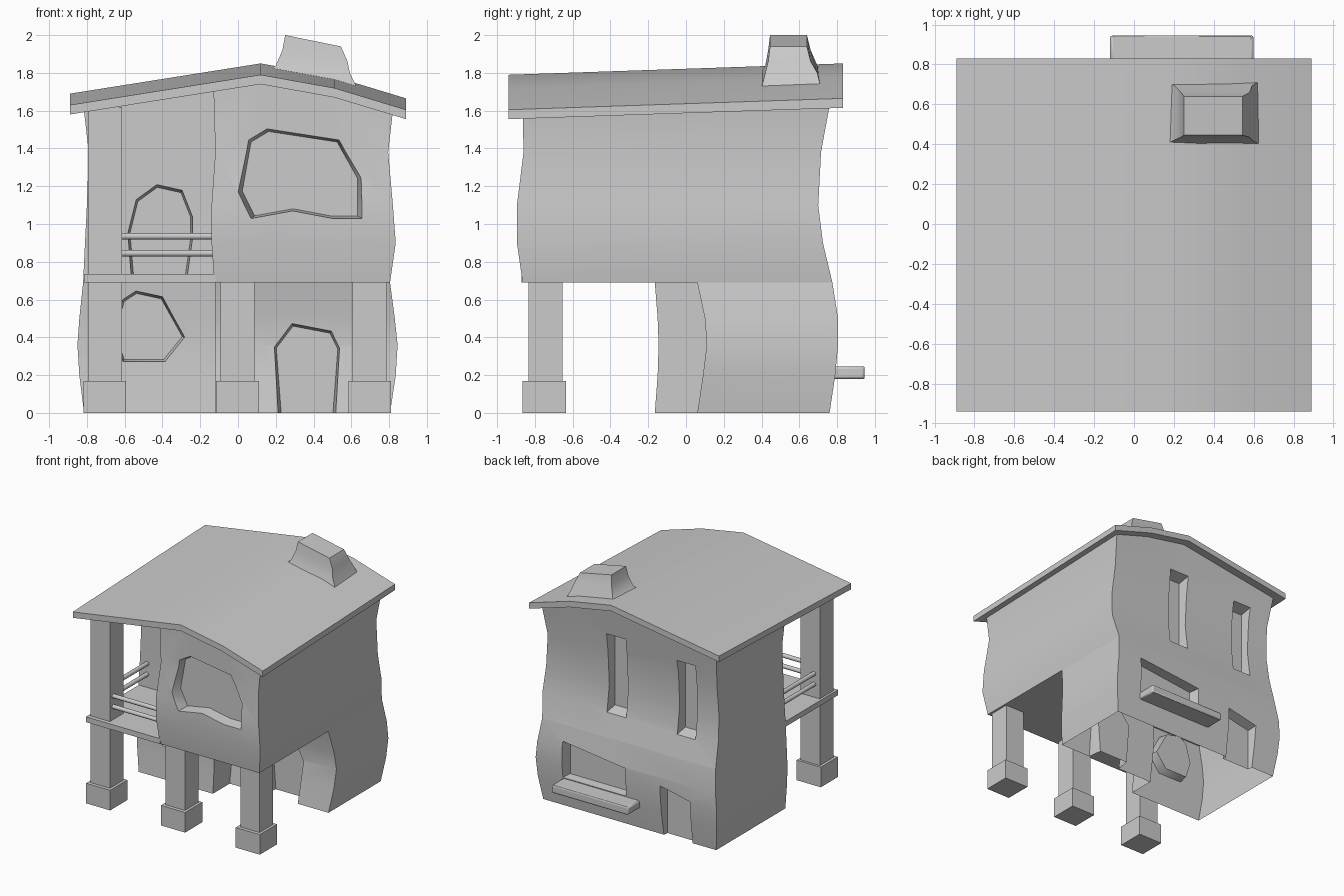
import bpy, bmesh

if "Cube" in bpy.data.objects:
    bpy.data.objects.remove(bpy.data.objects["Cube"])

def finish(bm, name, angle=0.9, recalc=True):
    if recalc:
        bmesh.ops.recalc_face_normals(bm, faces=bm.faces[:])
    me = bpy.data.meshes.new(name)
    bm.to_mesh(me)
    bm.free()
    ob = bpy.data.objects.new(name, me)
    bpy.context.collection.objects.link(ob)
    bpy.ops.object.select_all(action='DESELECT')
    ob.select_set(True)
    bpy.context.view_layer.objects.active = ob
    bpy.ops.object.shade_smooth_by_angle(angle=angle)
    return ob

def loft(bm, rings, caps=True):
    vs = [[bm.verts.new(p) for p in r] for r in rings]
    n = len(vs[0])
    for a, b in zip(vs, vs[1:]):
        for i in range(n):
            j = (i + 1) % n
            bm.faces.new((a[i], a[j], b[j], b[i]))
    if caps:
        ends = [bm.faces.new(vs[0][::-1]), bm.faces.new(vs[-1])]
        bmesh.ops.triangulate(bm, faces=ends)

def box(name, x0, x1, y0, y1, z0, z1, open_ends=False, bevel=0):
    bm = bmesh.new()
    ring = [(x0, y0), (x1, y0), (x1, y1), (x0, y1)]
    loft(bm, [[(x, y, z) for x, y in ring] for z in (z0, z1)], not open_ends)
    ob = finish(bm, name)
    if bevel:
        m = ob.modifiers.new("Bevel", 'BEVEL')
        m.width, m.segments = bevel, 2
    return ob

# Roof height: crooked gable that rises toward the back
GABLE = [(-0.89, 1.63), (0.12, 1.79), (0.51, 1.72), (0.89, 1.605)]
def roof_z(x, y):
    for (xa, za), (xb, zb) in zip(GABLE, GABLE[1:]):
        if x <= xb:
            break
    return za + (zb - za) * (x - xa) / (xb - xa) + 0.06 * (y + 0.94) / 1.77

# Wobbly L-shaped storeys: (z, left, right, back, front_left, front_right, step_x)
LOWER = [(0, -.815, .805, .76, -.165, .06, -.12), (.2, -.84, .835, .79, -.15, .09, -.12),
         (.36, -.85, .845, .805, -.145, .11, -.12), (.5, -.84, .83, .805, -.15, .10, -.12),
         (.69, -.82, .805, .775, -.165, .06, -.12)]
UPPER = [(.69, -.82, .805, .775, -.165, -.865, -.125), (.9, -.81, .835, .725, -.16, -.895, -.14),
         (1.1, -.80, .82, .70, -.16, -.895, -.14), (1.38, -.79, .795, .715, -.16, -.86, -.12),
         (None, -.82, .82, .765, -.16, -.865, -.13)]

def storey_ring(z, xl, xr, yb, yl, yr, xs):
    pts = [(xl, yl), (xs, yl), (xs, yr), (.12, yr), (.51, yr), (xr, yr),
           (xr, yb), (.51, yb), (.12, yb), (xl, yb)]
    return [(x, y, roof_z(x, y) - 0.03 if z is None else z) for x, y in pts]

def rect(x0, x1, z0, z1, skew=0):
    return [(x0, z0), (x1, z0), (x1, z1 + skew), (x0, z1)]

# Openings: (outline in x/z, wall y, inward direction)
LOW_CUTS = [
    ([(.22, -.05), (.19, .35), (.285, .475), (.495, .435), (.54, .345), (.51, -.05)], .10, 1),
    ([(-.61, .27), (-.66, .42), (-.61, .6), (-.54, .645), (-.4, .615), (-.28, .4), (-.385, .27)], -.15, 1),
    (rect(0, .6, .25, .49, .07), .80, -1),
    (rect(-.6, -.32, -.05, .37, .06), .80, -1)]
UP_CUTS = [
    ([(0, 1.17), (.05, 1.45), (.15, 1.51), (.54, 1.45), (.655, 1.245), (.655, 1.03),
      (.5, 1.03), (.29, 1.07), (.07, 1.03)], -.88, 1),
    ([(-.565, .71), (-.585, .95), (-.54, 1.13), (-.43, 1.21), (-.295, 1.18), (-.24, 1.04),
      (-.24, .92), (-.27, .71)], -.16, 1),
    (rect(.05, .23, .88, 1.54), .71, -1),
    (rect(-.6, -.43, .87, 1.49), .71, -1)]

def storey(name, levels, cuts, base_z):
    bm = bmesh.new()
    loft(bm, [storey_ring(*l) for l in levels])
    ob = finish(bm, name)
    cb = bmesh.new()
    for outline, wall, d in cuts:
        cx = sum(p[0] for p in outline) / len(outline)
        cz = sum(p[1] for p in outline) / len(outline)
        loft(cb, [[(cx + (x - cx) * s, y, cz + (z - cz) * s) for x, z in outline]
                  for s, y in ((1.07, wall - .1 * d), (.93, wall + .08 * d))])
    cutter = finish(cb, name + "_cutter")
    cutter.hide_render = True
    m = ob.modifiers.new("Openings", 'BOOLEAN')
    m.operation, m.solver, m.object = 'DIFFERENCE', 'EXACT', cutter
    dg = bpy.context.evaluated_depsgraph_get()
    res = bmesh.new()
    res.from_object(ob, dg)
    # drop the hidden floor and ceiling so the shell is open underneath
    gone = [f for f in res.faces if all(abs(v.co.z - base_z) < 1e-3 for v in f.verts)
            or (abs(f.normal.z) > .7 and f.calc_center_median().z > 1.54)]
    bmesh.ops.delete(res, geom=gone, context='FACES')
    bpy.data.objects.remove(ob)
    bpy.data.objects.remove(cutter)
    return finish(res, name, recalc=False)

storey("lower_walls", LOWER, LOW_CUTS, 0)
storey("upper_walls", UPPER, UP_CUTS, .69)

# Underside of the overhanging room
bm = bmesh.new()
bm.faces.new([bm.verts.new(p) for p in
              [(-.125, -.865, .69), (-.125, .06, .69), (.805, .06, .69), (.805, -.865, .69)]])
finish(bm, "overhang_floor", recalc=False)

# Roof slab
bm = bmesh.new()
rings = []
for y in (-.94, .83):
    top = [(x, y, roof_z(x, y)) for x, _ in GABLE]
    rings.append(top + [(x, y, z - .05) for x, y, z in reversed(top)])
loft(bm, rings)
finish(bm, "roof")

# Flared chimney with a slanted top
bm = bmesh.new()
rings = []
for x0, x1, y0, y1, zl, zr in [(.15, .64, .395, .72, 1.80, 1.70), (.2, .592, .42, .695, 1.84, 1.80),
                               (.235, .58, .435, .66, 1.92, 1.86), (.25, .545, .445, .64, 2.0, 1.94)]:
    rings.append([(x0, y0, zl), (x1, y0, zr), (x1, y1, zr), (x0, y1, zl)])
loft(bm, rings)
finish(bm, "chimney")

# Posts on square feet
for side, x, top in (("left", -.705, 1.62), ("middle", -.003, .69), ("right", .697, .69)):
    box(side + "_post", x - .09, x + .09, -.835, -.655, .15, top, open_ends=True)
    box(side + "_post_foot", x - .113, x + .113, -.865, -.635, 0, .17).data.update()

# Balcony deck and rear ledge
box("balcony_deck", -.815, -.12, -.87, -.15, .69, .735)
box("rear_ledge", -.12, .6, .76, .945, .18, .245, bevel=.012)

# Balcony rails
def rail(name, p, length, along_x):
    bpy.ops.mesh.primitive_cylinder_add(vertices=10, radius=.018, depth=length, location=p,
                                        rotation=(0, 1.5708, 0) if along_x else (1.5708, 0, 0))
    bpy.context.object.name = name
    bpy.ops.object.shade_smooth_by_angle(angle=0.9)

for i, z in enumerate((.845, .935)):
    rail(f"front_rail_{i}", (-.385, -.79, z), .54, True)
    rail(f"side_rail_{i}", (-.74, -.405, z), .53, False)
